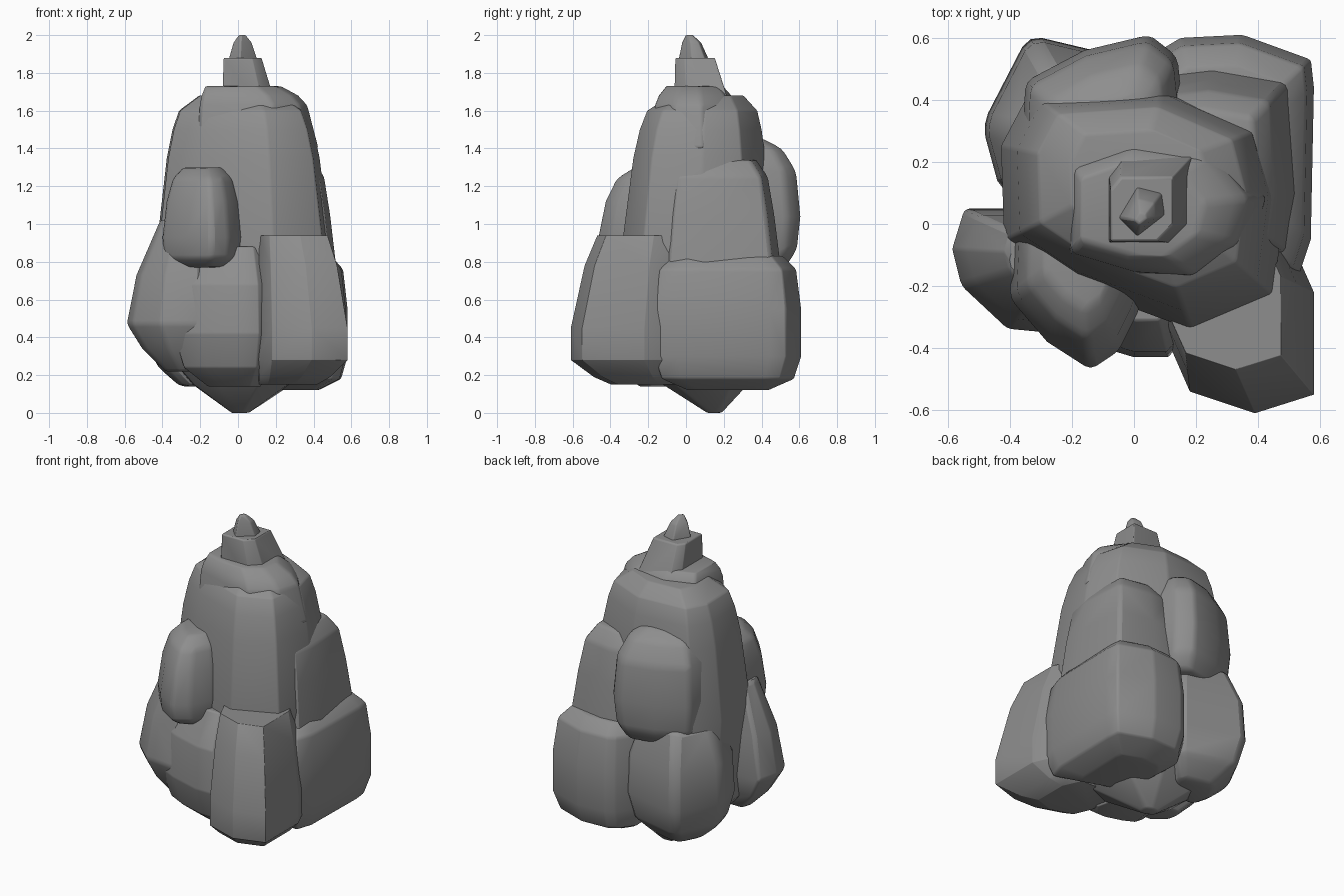
import bpy
import bmesh
from mathutils import Vector

default_cube = bpy.data.objects.get("Cube")
if default_cube:
    bpy.data.objects.remove(default_cube, do_unlink=True)

# One plain stone colour
stone = bpy.data.materials.new("grey_stone")
stone.use_nodes = True
stone_colour = (0.27, 0.27, 0.27, 1)
stone.diffuse_color = stone_colour
shader = stone.node_tree.nodes["Principled BSDF"]
shader.inputs["Base Color"].default_value = stone_colour
shader.inputs["Roughness"].default_value = 0.9


def boulder(name, footprint, anchor, levels, softness=0.04):
    """Convex rock: the footprint (hundredths of a unit) is scaled about
    the anchor at each (height, scale) level, then wrapped and softened."""
    mesh = bpy.data.meshes.new(name)
    shape = bmesh.new()
    centre = Vector(anchor)
    for height, scale in levels:
        for corner in footprint:
            spot = centre + (Vector(corner) - centre) * scale
            shape.verts.new((spot.x / 100, spot.y / 100, height / 100))
    hull = bmesh.ops.convex_hull(shape, input=shape.verts[:])
    spare = set(hull["geom_interior"]) | set(hull["geom_unused"])
    loose = [item for item in spare if isinstance(item, bmesh.types.BMVert)]
    bmesh.ops.delete(shape, geom=loose, context="VERTS")
    bmesh.ops.recalc_face_normals(shape, faces=shape.faces[:])
    shape.to_mesh(mesh)
    shape.free()
    mesh.materials.append(stone)

    rock = bpy.data.objects.new(name, mesh)
    bpy.context.collection.objects.link(rock)
    bevel = rock.modifiers.new("worn_edges", "BEVEL")
    bevel.width = softness
    bevel.segments = 2
    bevel.limit_method = "ANGLE"
    bevel.angle_limit = 0.35
    bpy.ops.object.select_all(action="DESELECT")
    rock.select_set(True)
    bpy.context.view_layer.objects.active = rock
    bpy.ops.object.shade_smooth_by_angle(angle=1.1)


# Tall central mass, pointed underneath
boulder("central_mass",
        [(-41, -5), (-20, -19), (18, -33), (44, -22), (48, 8),
         (42, 31), (10, 45), (-33, 42), (-42, 25)],
        anchor=(1, 16),
        levels=[(0, 0.1), (15, 0.58), (32, 0.93), (90, 1.02),
                (135, 0.9), (150, 0.83), (160, 0.75), (168, 0.5)])

# Sloping crown slab under the spire
boulder("crown_slab",
        [(-20, -9), (0, -15), (18, -16), (32, -6), (36, 8),
         (25, 22), (0, 26), (-20, 19)],
        anchor=(-10, 4),
        levels=[(140, 1.15), (163, 1.02), (168, 0.92), (173, 0.72)],
        softness=0.02)

# Two-step spire with a skirt running into the crown
boulder("spire_base",
        [(-8, -6), (11, -6), (17, 0), (17, 20), (-4, 20), (-8, 15)],
        anchor=(-6, -4),
        levels=[(158, 1.2), (172, 1), (188, 0.8)], softness=0.008)
boulder("spire_tip",
        [(-5, 2), (1, -4), (10, 3), (9, 10), (1, 12)],
        anchor=(2, 1),
        levels=[(182, 1.1), (188, 0.98), (196, 0.65), (200, 0.25)],
        softness=0.006)

# Large angular blocks on the +x side
boulder("front_left_block",
        [(58, -55), (39, -61), (18, -54), (11, -38), (8, -4),
         (50, -4), (58, -22)],
        anchor=(12, 0),
        levels=[(15, 0.65), (19, 0.8), (28, 1), (45, 1), (78, 0.88),
                (94, 0.77)])
boulder("back_left_block",
        [(10, 57), (15, 60), (35, 61), (57, 53), (58, 44), (57, -5),
         (53, -17), (4, 0), (2, 46)],
        anchor=(24, 22),
        levels=[(12, 0.55), (18, 0.9), (30, 1), (55, 1), (76, 0.93),
                (83, 0.75)])
boulder("left_flank",
        [(47, -8), (50, 10), (48, 44), (25, 48), (8, 46), (5, -14)],
        anchor=(18, 14),
        levels=[(40, 1.14), (78, 1.06), (105, 0.96), (125, 0.86),
                (134, 0.68)])

# Rounded blocks on the -x side
boulder("right_block",
        [(-55, 5), (-59, -8), (-56, -20), (-41, -34), (-20, -36),
         (-14, 5)],
        anchor=(-22, -10),
        levels=[(22, 0.45), (34, 0.78), (47, 1), (73, 0.86), (102, 0.52)])
boulder("back_right_block",
        [(-34, 61), (-14, 56), (8, 51), (-4, 12), (-43, 10), (-49, 32)],
        anchor=(-14, 26),
        levels=[(14, 0.5), (25, 0.86), (42, 1), (66, 0.96), (88, 0.72)])

# Boulders leaning on the front
boulder("front_upper_boulder",
        [(-40, -24), (-28, -38), (-14, -47), (-5, -41), (2, -27),
         (2, -2), (-39, 0)],
        anchor=(-18, -8),
        levels=[(77, 0.75), (82, 0.96), (93, 1), (112, 0.9), (124, 0.75),
                (130, 0.5)])
boulder("front_lower_boulder",
        [(-34, -30), (-20, -37), (0, -43), (11, -43), (22, -30),
         (15, 0), (-30, 0)],
        anchor=(2, -6),
        levels=[(14, 0.5), (24, 0.85), (42, 1), (68, 0.95), (88, 0.68)])

# Boulder high on the back
boulder("back_upper_boulder",
        [(-36, 24), (-35, 46), (-16, 56), (5, 61), (14, 54), (17, 24)],
        anchor=(-8, 22),
        levels=[(77, 0.8), (86, 0.95), (104, 1), (128, 0.94),
                (140, 0.75), (145, 0.5)])
